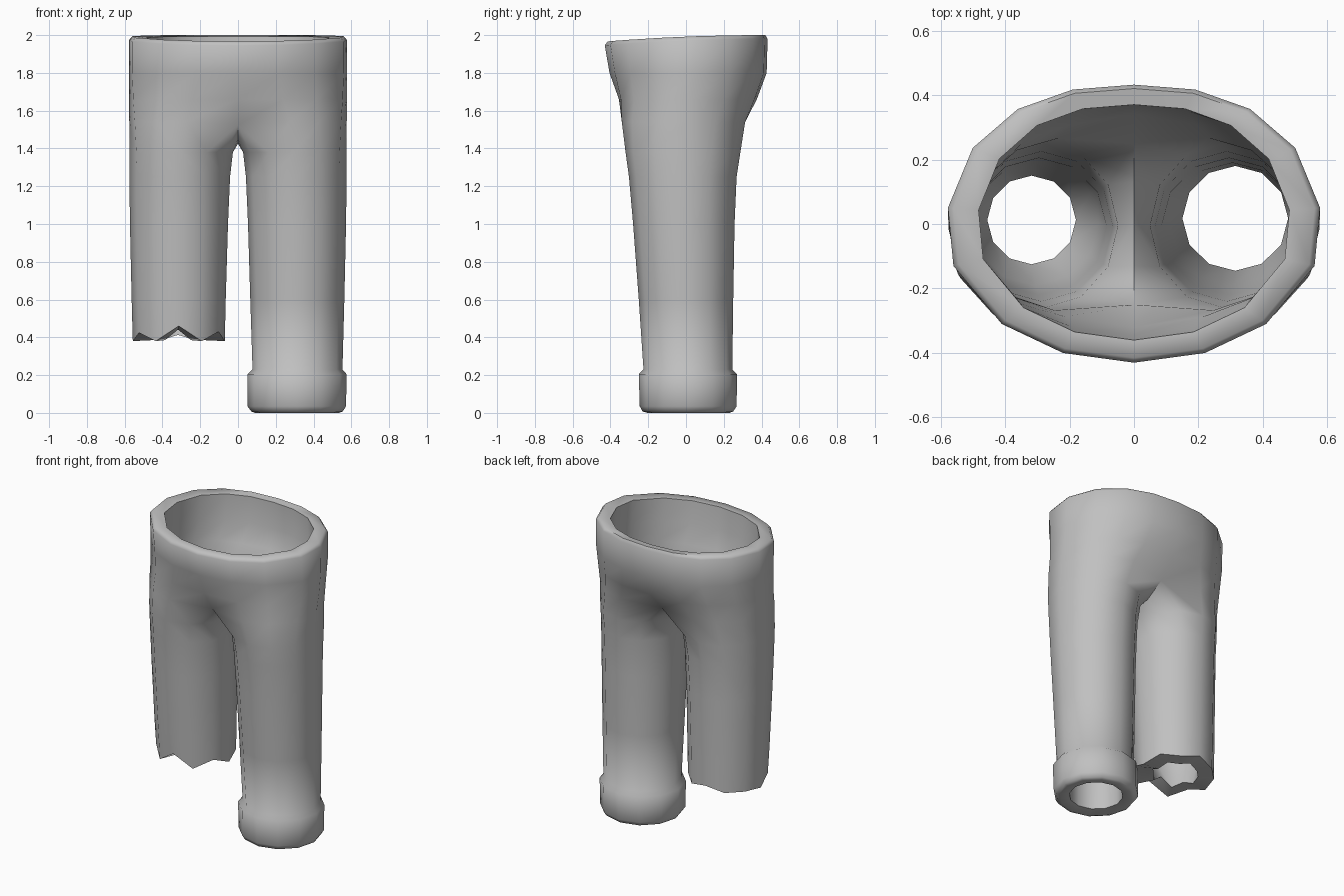
import bpy, bmesh, math

if "Cube" in bpy.data.objects:
    bpy.data.objects.remove(bpy.data.objects["Cube"])

# Half of the waist outline, back centre round to front centre
WAIST = [(0, .43), (.19, .415), (.36, .355), (.5, .235), (.577, .05),
         (.56, -.13), (.41, -.31), (.22, -.4), (0, -.43)]
bm = bmesh.new()


def leg_points(x0, x1, front, back):
    """Twelve points of a leg section; from the back, round the outside."""
    cx, rx, cy, ry = (x0 + x1) / 2, (x1 - x0) / 2, (back - front) / 2, (back + front) / 2
    angles = [math.radians(120 - 30 * j) for j in range(12)]
    return [(cx + rx * math.cos(a), cy + ry * math.sin(a)) for a in angles]


def torso_ring(z, sx, front, back, tilt=0.0, leg=None, blend=0.0, seam=None):
    """Closed ring of 16 points, blended towards a leg section; seam = (front y, back y, drop)."""
    half = []
    for j, (x, y) in enumerate(WAIST):
        x, y = x * sx, y * (back if y > 0 else front) / .43
        dz = tilt * y - (.05 * y * y if tilt else 0)
        if j in (0, 8):
            if seam:
                y, dz = (seam[1] if j == 0 else -seam[0]), -seam[2]
        elif leg:
            lx, ly = leg_points(*leg)[j]
            x, y = x + (lx - x) * blend, y + (ly - y) * blend
        half.append((x, y, z + dz))
    pts = half + [(-x, y, z) for x, y, z in half[7:0:-1]]
    return [bm.verts.new(p) for p in pts]


def leg_ring(side, z, x0, x1, front, back, jag=None):
    return [bm.verts.new((side * x, y, z + (jag[j] if jag else 0)))
            for j, (x, y) in enumerate(leg_points(x0, x1, front, back))]


def bridge(a, b):
    n = len(a)
    for i in range(n):
        bm.faces.new((a[i], a[(i + 1) % n], b[(i + 1) % n], b[i]))


def saddle(ring, crotch, side):
    half = ring[:9] if side > 0 else [ring[0]] + ring[15:8:-1] + [ring[8]]
    return half + crotch


def crotch_points(y, z_mid, z_side):
    return [bm.verts.new(p) for p in ((0, -y, z_side), (0, 0, z_mid), (0, y, z_side))]


# Leg sections: height, inner x, outer x, front, back
OUTER = [(1.38, .027, .575, .32, .288), (1.25, .042, .575, .302, .268),
         (1.0, .053, .572, .28, .257), (.6, .065, .563, .25, .25)]
INNER = [(.6, .11, .50, .19, .19), (1.0, .085, .505, .22, .205),
         (1.25, .065, .51, .24, .225), (1.40, .05, .51, .26, .25)]
HIP = (.027, .575, .34, .305)

# Torso: inner wall up, over the waistband, outer wall down
torso = [torso_ring(1.58, .88, .30, .30, leg=INNER[-1][1:], blend=.6, seam=(.25, .25, .0)),
         torso_ring(1.69, .865, .32, .34, leg=INNER[-1][1:], blend=.25),
         torso_ring(1.82, .85, .345, .365),
         torso_ring(1.985, .835, .36, .37, .04),
         torso_ring(1.992, .97, .415, .42, .04),
         torso_ring(1.972, 1, .43, .432, .04),
         torso_ring(1.80, 1, .405, .427),
         torso_ring(1.66, 1, .372, .395, leg=HIP, blend=.25, seam=(.355, .375, 0)),
         torso_ring(1.54, 1, .365, .34, leg=HIP, blend=.65, seam=(.27, .255, .015))]
for a, b in zip(torso, torso[1:]):
    bridge(a, b)
inner_crotch = crotch_points(.13, 1.48, 1.51)
outer_crotch = crotch_points(.13, 1.425, 1.45)

# Cuffed end of the long leg
CUFF = [(.23, .077, .553, .225, .245), (.205, .05, .575, .25, .27),
        (.035, .05, .572, .245, .268), (.008, .07, .555, .23, .25),
        (.0, .09, .535, .205, .23),
        (.012, .15, .478, .145, .18), (.22, .15, .478, .145, .18)]
# Torn end of the short leg
TORN = [(.38, .07, .557, .235, .247), (.385, .18, .455, .125, .15)]
JAG = [.01, .04, .01, .01, 0, .045, 0, .08, 0, .05, 0, .03]

for side, end in ((1, CUFF), (-1, TORN)):
    rings = [saddle(torso[-1], outer_crotch, side)]
    for section in OUTER + end + INNER:
        jag = None
        if end is TORN and section in TORN:
            jag = JAG if section is TORN[0] else [.7 * d for d in JAG]
        rings.append(leg_ring(side, *section, jag=jag))
    rings.append(saddle(torso[0], inner_crotch, side))
    for a, b in zip(rings, rings[1:]):
        bridge(a, b)

bmesh.ops.recalc_face_normals(bm, faces=bm.faces)
mesh = bpy.data.meshes.new("trousers")
bm.to_mesh(mesh)
bm.free()
trousers = bpy.data.objects.new("trousers", mesh)
bpy.context.collection.objects.link(trousers)

cloth = bpy.data.materials.new("grey cloth")
cloth.diffuse_color = (.53, .53, .53, 1)
cloth.use_nodes = True
cloth.node_tree.nodes["Principled BSDF"].inputs["Base Color"].default_value = cloth.diffuse_color
mesh.materials.append(cloth)

bpy.context.view_layer.objects.active = trousers
trousers.select_set(True)
bpy.ops.object.shade_smooth_by_angle(angle=math.radians(62))
